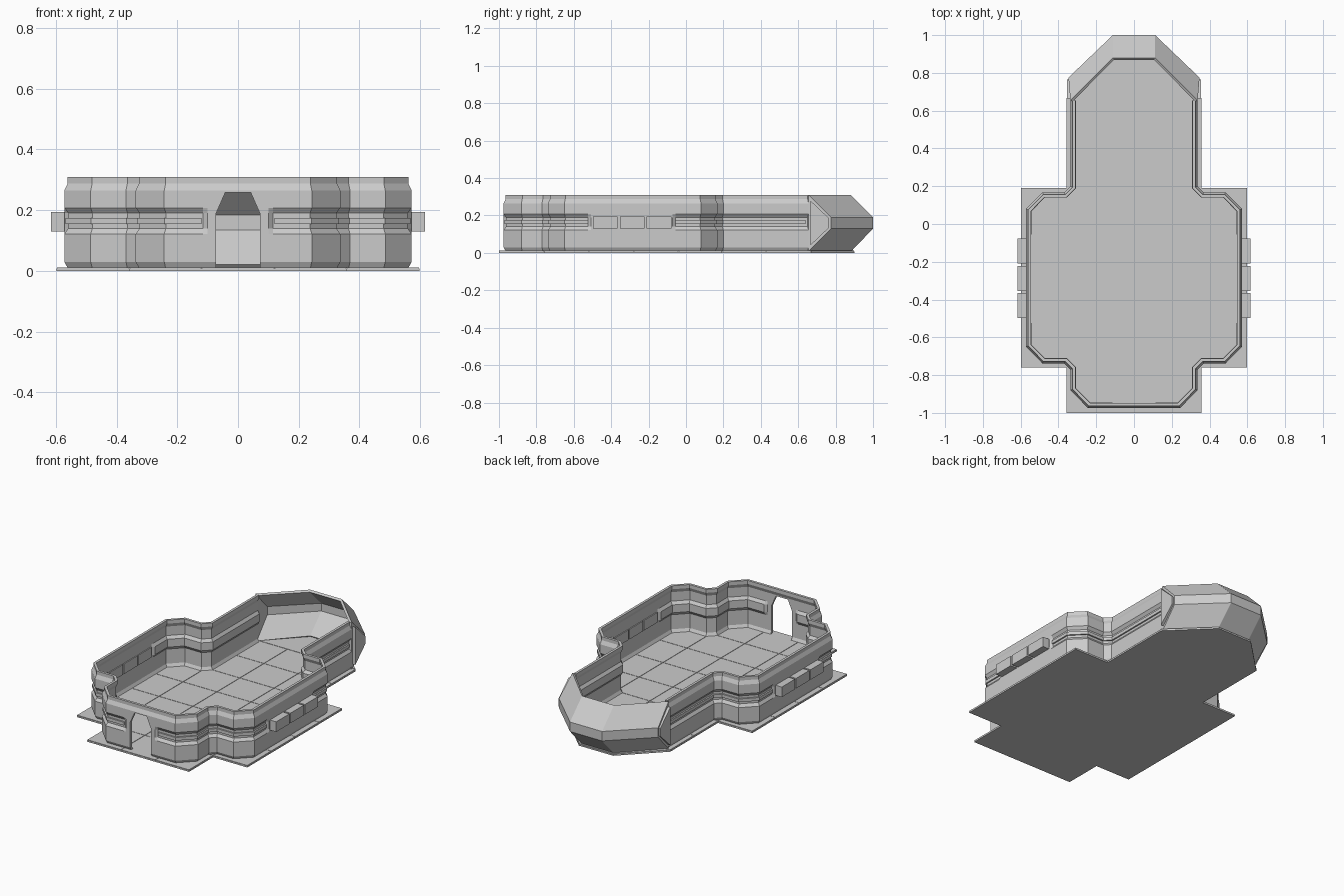
import bpy
import bmesh
from mathutils import Vector

if "Cube" in bpy.data.objects:
    bpy.data.objects.remove(bpy.data.objects["Cube"])


def make(name, verts, faces, fix=True):
    me = bpy.data.meshes.new(name)
    me.from_pydata([tuple(v) for v in verts], [], faces)
    ob = bpy.data.objects.new(name, me)
    bpy.context.collection.objects.link(ob)
    if fix:
        bm = bmesh.new()
        bm.from_mesh(me)
        bmesh.ops.recalc_face_normals(bm, faces=bm.faces)
        bm.to_mesh(me)
        bm.free()
    return ob


def prism(name, ring_a, ring_b):
    n = len(ring_a)
    faces = [list(range(n)), list(range(n, 2 * n))]
    faces += [(i, (i + 1) % n, n + (i + 1) % n, n + i) for i in range(n)]
    return make(name, list(ring_a) + list(ring_b), faces)


def slab(name, outline, z0, z1):
    return prism(name, [(x, y, z0) for x, y in outline], [(x, y, z1) for x, y in outline])


def box(name, x0, x1, y0, y1, z0, z1):
    return slab(name, [(x0, y0), (x1, y0), (x1, y1), (x0, y1)], z0, z1)


def mirrored(pts):
    return [(-p[0],) + tuple(p[1:]) for p in reversed(pts)]


def sweep(name, path, profile):
    """Sweep a closed profile of (inset, groove inset, z) along (x, y, groove) points, mitred."""
    P = [Vector(p[:2]) for p in path]
    verts, n = [], len(profile)
    for i, p in enumerate(P):
        normals = []
        for a, b in ((i - 1, i), (i, i + 1)):
            if a >= 0 and b < len(P):
                d = (P[b] - P[a]).normalized()
                normals.append(Vector((-d.y, d.x)))
        m = sum(normals, Vector((0, 0))).normalized()
        m /= m.dot(normals[0])
        for inset, groove, z in profile:
            q = p + m * (inset + groove * path[i][2])
            verts.append((q.x, q.y, z))
    faces = [list(range(n)), list(range(len(verts) - n, len(verts)))]
    for i in range(len(P) - 1):
        for k in range(n):
            l = (k + 1) % n
            faces.append((i * n + k, i * n + l, (i + 1) * n + l, (i + 1) * n + k))
    return make(name, verts, faces)


# Floor plate with square corners and a tapered end under the nose
half = [(.357, -1), (.357, -.76), (.597, -.76), (.597, .19), (.357, .19), (.357, .667), (.12, .9)]
slab("floor_plate", half + mirrored(half), 0, .008)

# Raised floor tiles
xs = [-.597, -.357, -.12, .12, .357, .597]
ys = [-1, -.76, -.52, -.28, -.04, .19, .43, .667]
g = .0015
for r in range(7):
    for c in range(5):
        if c in (0, 4) and r not in (1, 2, 3, 4):
            continue
        box("floor_tile", xs[c] + g, xs[c + 1] - g, ys[r] + g, ys[r + 1] - g, .006, .012)
slab("nose_floor_tile", [(-.355, .669), (.355, .669), (.118, .897), (-.118, .897)], .006, .012)

# Wall run: right half of the plan, third value switches the belt groove on
front = [(.1, -.975, 0), (.115, -.975, 1), (.243, -.975, 1), (.337, -.88, 1), (.337, -.77, 1),
         (.369, -.738, 1), (.485, -.738, 1), (.572, -.65, 1), (.572, -.525, 1)]
rear = [(.572, -.055, 1), (.572, .08, 1), (.485, .168, 1), (.369, .168, 1),
        (.337, .2, 1), (.337, .655, 1)]
run = front + [(.572, -.508, 0), (.572, -.072, 0)] + rear
outer = [(.011, 0, .01), (0, 0, .03), (0, 0, .122), (0, .013, .14), (0, .013, .19),
         (0, 0, .208), (0, 0, .265), (.011, 0, .288), (.011, 0, .31)]
inner = [(a + .016, b, z) for a, b, z in reversed(outer)]
wall = sweep("wall", mirrored(run) + run, outer + inner)

# Doorway cut through the front wall
door = [(-.072, .012), (.072, .012), (.072, .19), (.042, .258), (-.042, .258), (-.072, .19)]
cutter = prism("door_cutter", [(x, -1.1, z) for x, z in door], [(x, -.85, z) for x, z in door])
mod = wall.modifiers.new("doorway", 'BOOLEAN')
mod.operation = 'DIFFERENCE'
mod.solver = 'EXACT'
mod.object = cutter
bpy.context.view_layer.objects.active = wall
bpy.ops.object.modifier_apply(modifier=mod.name)
bpy.data.objects.remove(cutter)

# Trim strips lying in the belt groove
strip = [(.004, 0, .155), (.004, 0, .175), (.016, 0, .175), (.016, 0, .155)]
for part in ([(.12, -.975, 1)] + front[2:], rear[:-1] + [(.337, .64, 1)]):
    sweep("trim_strip", part, strip)
    sweep("trim_strip", mirrored(part), strip)

# Window boxes, three on each side
for s in (-1, 1):
    for y in (-.432, -.288, -.144):
        x0, x1 = sorted((s * .55, s * .616))
        box("window_box", x0, x1, y - .066, y + .066, .13, .194)

# Faceted nose shell, open at the top
rows = [(.337, .655, .885, .01), (.347, .775, 1.0, .13),
        (.347, .775, 1.0, .19), (.337, .655, .88, .31)]
verts = []
for x, ya, yb, z in rows:
    verts += [(-x, ya, z), (-.112, yb, z), (.112, yb, z), (x, ya, z)]
faces = [(j * 4 + k, j * 4 + 4 + k, j * 4 + 5 + k, j * 4 + k + 1)
         for j in range(3) for k in range(3)]
faces += [(12, 8, 4, 0), (3, 7, 11, 15)]
nose = make("nose_shell", verts, faces, fix=False)
sol = nose.modifiers.new("thickness", 'SOLIDIFY')
sol.thickness = .016
sol.offset = -1

# Side cheek panels beside the nose
for s in (-1, 1):
    tri = [(.665, .04), (.765, .135), (.765, .185), (.665, .28)]
    prism("nose_cheek", [(s * .335, y, z) for y, z in tri], [(s * .356, y, z) for y, z in tri])
